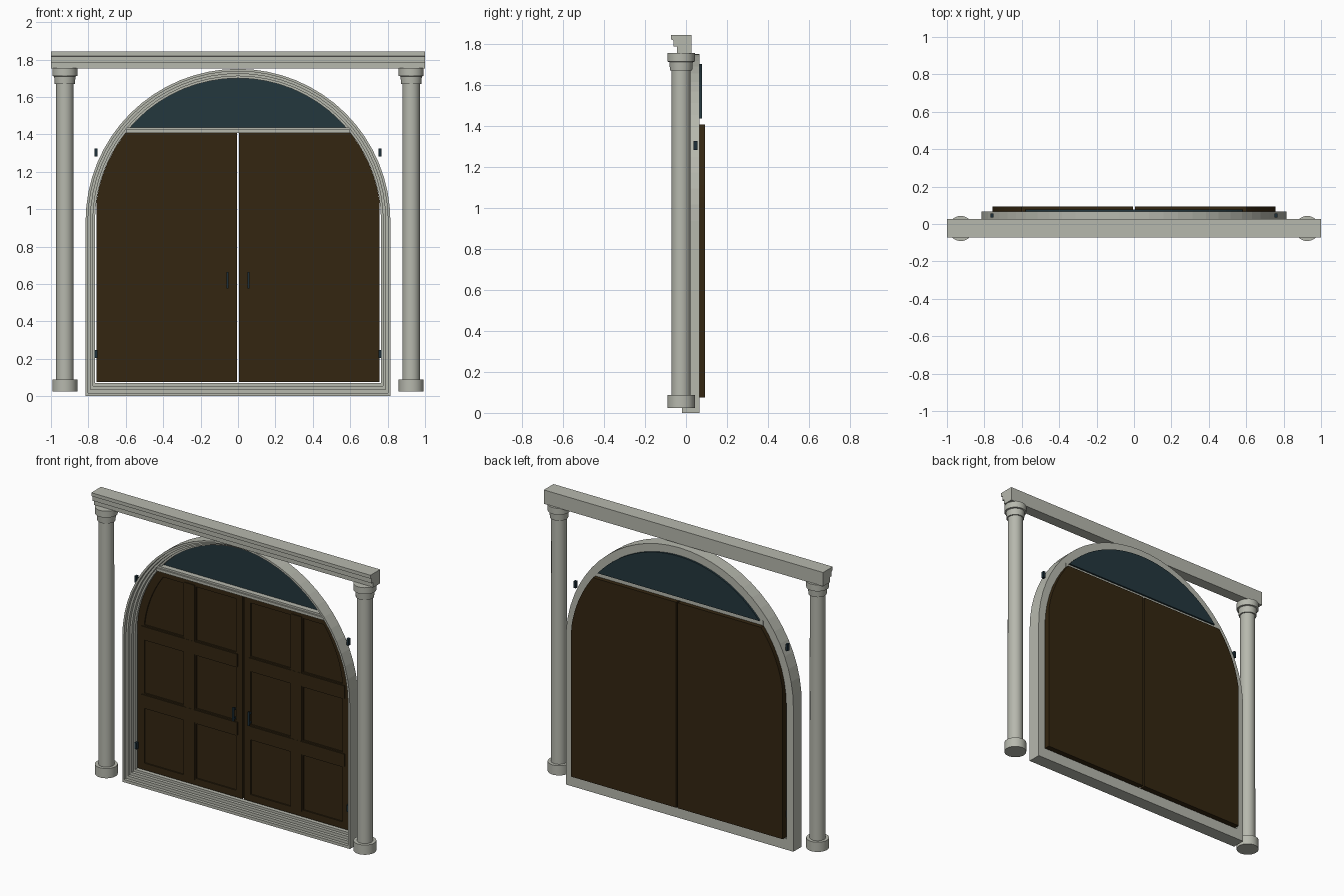
import bpy, bmesh, math

if "Cube" in bpy.data.objects:
    bpy.data.objects.remove(bpy.data.objects["Cube"])

def mat(name, rgb):
    m = bpy.data.materials.new(name)
    m.diffuse_color = (*rgb, 1)
    m.use_nodes = True
    m.node_tree.nodes["Principled BSDF"].inputs["Base Color"].default_value = m.diffuse_color
    return m

STONE = mat("grey_stone", (0.47, 0.48, 0.42))
WOOD = mat("dark_wood", (0.033, 0.019, 0.0055))
GLASS = mat("dark_glass", (0.017, 0.038, 0.048))
METAL = mat("dark_metal", (0.012, 0.028, 0.04))
ZC, SEG = 0.935, 32          # arch centre height, arch segments

def finish(name, bm, material):
    bmesh.ops.recalc_face_normals(bm, faces=bm.faces)
    me = bpy.data.meshes.new(name)
    bm.to_mesh(me)
    bm.free()
    me.materials.append(material)
    ob = bpy.data.objects.new(name, me)
    bpy.context.collection.objects.link(ob)
    return ob

def loops(name, rings, material, wrap=False):
    """Skin a list of closed rings; cap the ends unless the skin wraps round."""
    bm = bmesh.new()
    vs = [[bm.verts.new(p) for p in r] for r in rings]
    n = len(vs[0])
    pairs = list(zip(vs, vs[1:])) + ([(vs[-1], vs[0])] if wrap else [])
    for a, b in pairs:
        for i in range(n):
            j = (i + 1) % n
            bm.faces.new((a[i], a[j], b[j], b[i]))
    if not wrap:
        bm.faces.new(vs[0])
        bm.faces.new(vs[-1])
    return finish(name, bm, material)

def prism(name, pts, y0, y1, material):
    return loops(name, [[(x, y, z) for x, z in pts] for y in (y0, y1)], material)

def box(name, x0, x1, y0, y1, z0, z1, material):
    return prism(name, [(x0, z0), (x1, z0), (x1, z1), (x0, z1)], y0, y1, material)

def smooth(ob):
    bpy.ops.object.select_all(action='DESELECT')
    bpy.context.view_layer.objects.active = ob
    ob.select_set(True)
    bpy.ops.object.shade_smooth_by_angle(angle=math.radians(35))

# stepped arched frame, swept round the opening
def arch(r, z0):
    pts = [(-r, z0), (r, z0)]
    for i in range(SEG + 1):
        a = math.pi * i / SEG
        pts.append((r * math.cos(a), ZC + r * math.sin(a)))
    return pts

profile = [(0, .066), (0, -.02), (.013, -.02), (.013, 0), (.026, 0), (.026, .02),
           (.039, .02), (.039, .04), (.05, .04), (.05, .066)]
loops("arched_frame", [[(x, y, z) for x, z in arch(.815 - d, d * 1.4)] for d, y in profile],
      STONE, wrap=True)

# fanlight glass and transom below it
a0 = math.asin((1.435 - ZC) / .765)
fan = [(.765 * math.cos(a0 + (math.pi - 2 * a0) * i / SEG),
        ZC + .765 * math.sin(a0 + (math.pi - 2 * a0) * i / SEG)) for i in range(SEG + 1)]
prism("fanlight_glass", fan, .064, .078, GLASS)
box("transom_bar", -.60, .60, .03, .067, 1.407, 1.437, STONE)
box("transom_lip", -.60, .60, .02, .03, 1.407, 1.425, STONE)

# entablature with stepped front
ent = [(.026, 1.752), (-.045, 1.752), (-.045, 1.785), (-.06, 1.785), (-.06, 1.815),
       (-.073, 1.82), (-.073, 1.842), (.026, 1.842)]
loops("entablature", [[(x, y, z) for y, z in ent] for x in (-1, 1)], STONE)

# doors
def door_outline(s, x0, x1, z0, z1, r, n=16):
    pts = [(x0, z0), (x1, z0)]
    for i in range(n + 1):
        z = ZC + (z1 - ZC) * i / n
        pts.append((min(x1, math.sqrt(r * r - (z - ZC) ** 2)), z))
    pts.append((x0, z1))
    return [(s * x, z) for x, z in pts]

def turned(name, x, y, rz, seg=32):
    rings = [[(x + r * math.cos(2 * math.pi * i / seg), y + r * math.sin(2 * math.pi * i / seg), z)
              for i in range(seg)] for r, z in rz]
    smooth(loops(name, rings, STONE))

for s, side in ((-1, "left"), (1, "right")):
    def bar(name, x0, x1, y0, y1, z0, z1, m):
        box(side + "_" + name, *sorted((s * x0, s * x1)), y0, y1, z0, z1, m)

    outer = door_outline(s, .006, .757, .076, 1.406, .764)
    inner = door_outline(s, .052, .71, .12, 1.36, .715)
    prism(side + "_door_slab", outer, .063, .093, WOOD)
    loops(side + "_door_border",
          [[(x, y, z) for x, z in o] for o, y in
           ((outer, .063), (outer, .055), (inner, .055), (inner, .063))], WOOD, wrap=True)
    # stiles and rails: wide base layer with a narrower raised strip
    bar("stile_base", .338, .428, .055, .064, .12, 1.36, WOOD)
    bar("stile", .346, .42, .050, .064, .11, 1.37, WOOD)
    for k, z in (("lower", .523), ("upper", .965)):
        bar(k + "_rail_base", .052, .71, .0552, .064, z - .049, z + .049, WOOD)
        bar(k + "_rail", .04, .727, .049, .064, z - .041, z + .041, WOOD)
    # pull handle with two posts
    bar("handle", .050, .061, .028, .037, .575, .665, METAL)
    for k, z in (("lower", .59), ("upper", .65)):
        bar(k + "_handle_post", .052, .059, .035, .056, z - .005, z + .005, METAL)
    # hinges
    for k, z in (("lower", .225), ("upper", 1.303)):
        bar(k + "_hinge", .751, .768, .036, .056, z - .021, z + .021, METAL)
    # column: base, shaft and two-tier capital
    x, y = s * .926, -.024
    turned(side + "_column_base", x, y, [(.067, .025), (.067, .088)])
    turned(side + "_column_shaft", x, y, [(.047, .08), (.046, 1.68)])
    turned(side + "_column_capital", x, y,
           [(.054, 1.668), (.057, 1.71), (.067, 1.712), (.067, 1.754)])
